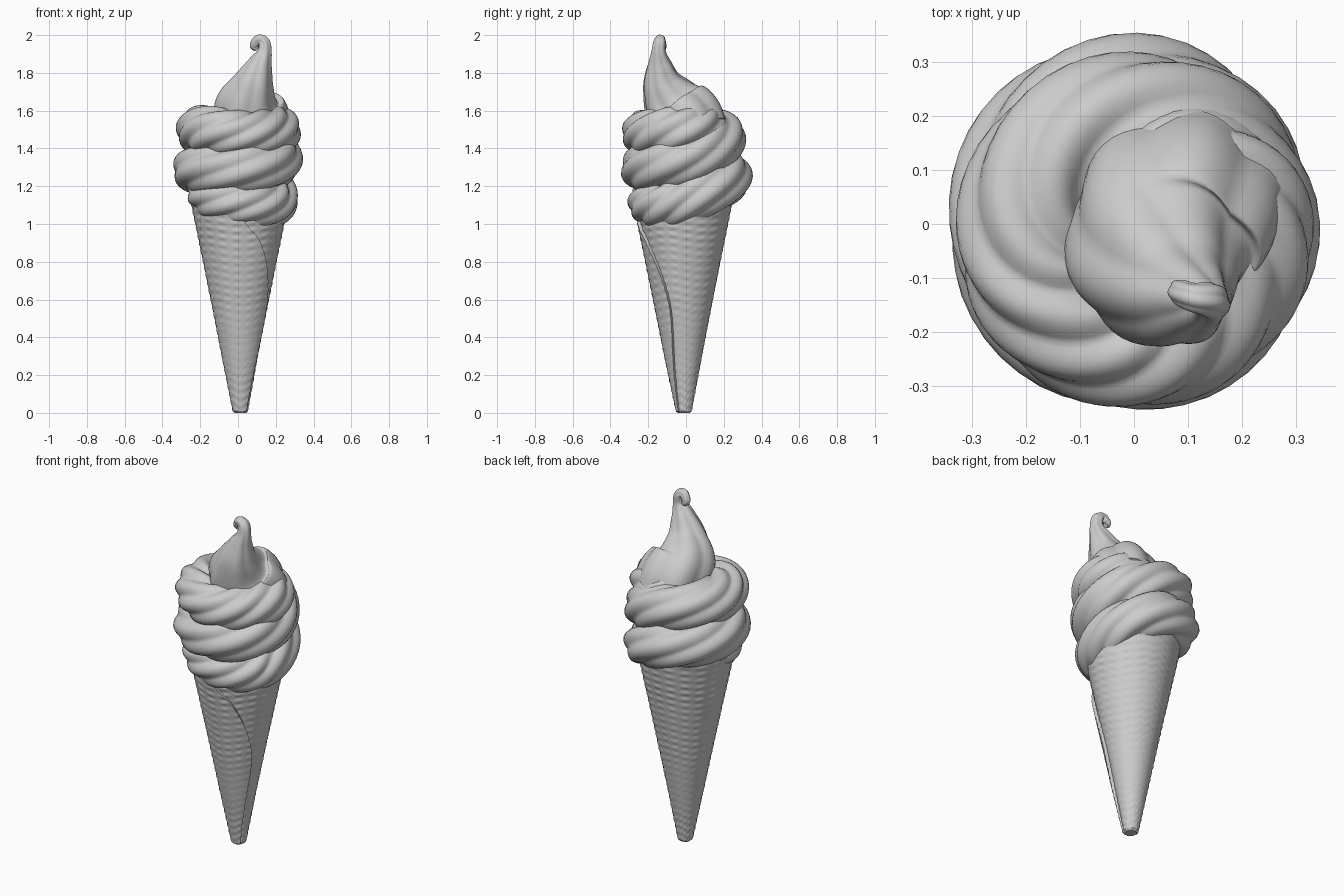
import bpy, bmesh
from math import sin, cos, tau, radians
from mathutils import Vector

cube = bpy.data.objects.get("Cube")
if cube:
    bpy.data.objects.remove(cube)

grey = bpy.data.materials.new("plain grey")
grey.use_nodes = True
COLOUR = (0.6, 0.6, 0.6, 1)
grey.diffuse_color = COLOUR
grey.node_tree.nodes["Principled BSDF"].inputs["Base Color"].default_value = COLOUR


def spline(keys, steps):
    """Smooth Catmull-Rom curve through key tuples of any size."""
    pts = [Vector(k) for k in keys]
    pts = [pts[0] * 2 - pts[1]] + pts + [pts[-1] * 2 - pts[-2]]
    out = []
    for a, b, c, d in zip(pts, pts[1:], pts[2:], pts[3:]):
        for i in range(steps):
            t = i / steps
            out.append(0.5 * (2 * b + (c - a) * t + (2 * a - 5 * b + 4 * c - d) * t * t
                              + (3 * b - a - 3 * c + d) * t ** 3))
    return out + [pts[-2]]


def loft(name, rings, angle=40):
    """Skin closed rings of points into a capped, smooth shaded object."""
    bm = bmesh.new()
    loops = [[bm.verts.new(p) for p in ring] for ring in rings]
    n = len(loops[0])
    for a, b in zip(loops, loops[1:]):
        for j in range(n):
            k = (j + 1) % n
            bm.faces.new((a[j], a[k], b[k], b[j]))
    bm.faces.new(loops[0])
    bm.faces.new(loops[-1])
    bmesh.ops.recalc_face_normals(bm, faces=bm.faces)
    mesh = bpy.data.meshes.new(name)
    bm.to_mesh(mesh)
    bm.free()
    mesh.materials.append(grey)
    obj = bpy.data.objects.new(name, mesh)
    bpy.context.collection.objects.link(obj)
    bpy.ops.object.select_all(action='DESELECT')
    obj.select_set(True)
    bpy.context.view_layer.objects.active = obj
    bpy.ops.object.shade_smooth_by_angle(angle=radians(angle))


def piped_cream(name, path, normal, twist, ridges, depth):
    """Sweep a ridged, twisting section along (x, y, z, radius) points."""
    centres = [Vector(p[:3]) for p in path]
    rings, last = [], len(path) - 1
    count = ridges * 10
    for i, c in enumerate(centres):
        t = (centres[min(i + 1, last)] - centres[max(i - 1, 0)]).normalized()
        normal = (normal - t * normal.dot(t)).normalized()
        side = normal.cross(t)
        ring = []
        for j in range(count):
            phi = tau * j / count
            r = path[i][3] * (1 - depth + 2 * depth * abs(cos(ridges * phi / 2)) ** 1.3)
            turn = phi + twist * i / last
            ring.append(c + (normal * cos(turn) + side * sin(turn)) * r)
        rings.append(ring)
    loft(name, rings, 60)


# Coiled cream: angle, coil radius, height, thickness
coil_keys = [
    (135, .11, 1.20, .05), (180, .165, 1.185, .09), (225, .185, 1.145, .11),
    (270, .19, 1.115, .112), (315, .195, 1.105, .115), (360, .195, 1.13, .12),
    (450, .22, 1.25, .125), (540, .215, 1.29, .125), (630, .215, 1.295, .125),
    (720, .205, 1.345, .13), (810, .19, 1.46, .122), (900, .20, 1.495, .122),
    (945, .21, 1.495, .122), (990, .22, 1.48, .115), (1035, .21, 1.485, .12),
    (1080, .20, 1.497, .125), (1125, .14, 1.515, .112), (1170, .05, 1.53, .09),
    (1215, .03, 1.54, .06)]
coil = [(r * cos(radians(a)), r * sin(radians(a)), z, w)
        for a, r, z, w in spline(coil_keys, 12)]
piped_cream("cream_coil", coil, Vector((-.7, .7, 0)), 22, 6, .075)

# Peak with a flared skirt and curled tip: x, y, z, thickness
peak_keys = [
    (.11, .04, 1.47, .18), (.075, .0, 1.555, .19), (.05, -.065, 1.635, .167),
    (.08, -.122, 1.74, .110), (.115, -.14, 1.84, .066), (.14, -.145, 1.91, .038),
    (.137, -.14, 1.96, .032), (.108, -.135, 1.975, .026),
    (.085, -.125, 1.945, .022), (.10, -.12, 1.925, .014)]
piped_cream("cream_peak", spline(peak_keys, 8), Vector((1, .4, 0)), 1.6, 6, .05)

# Filling hidden inside the coil
loft("cream_core", [[Vector((r * cos(tau * j / 32), r * sin(tau * j / 32), z)) for j in range(32)]
                    for r, z in ((.2, 1.1), (.2, 1.2), (.18, 1.4), (.12, 1.5))])

# Rolled wafer cone: overlap seam as height, angle
seam = spline([(0, -45), (.2, -38), (.5, -28), (.7, -38), (.9, -62), (1, -83), (1.15, -105)], 20)
segments = 108
cone_rings = []
for z, start in seam:
    ring = []
    for j in range(segments + 1):
        t = j / segments
        a = radians(start) + tau * t
        bump = .0013 * sin(150 * z + 2 * sin(3 * a)) * (1 + sin(18 * a))
        flap = .018 * (t - .5) * min(1, .4 + 2 * z)
        r = .039 + .197 * z + flap + bump
        ring.append(Vector((.014 + r * cos(a), -.01 - .003 * z + r * sin(a), z)))
    cone_rings.append(ring)
# Rounded foot
foot = [Vector((.014 + (p.x - .014) * .8, -.01 + (p.y + .01) * .8, 0)) for p in cone_rings[0]]
for p in cone_rings[0]:
    p.z = .008
loft("wafer_cone", [foot] + cone_rings, 35)
